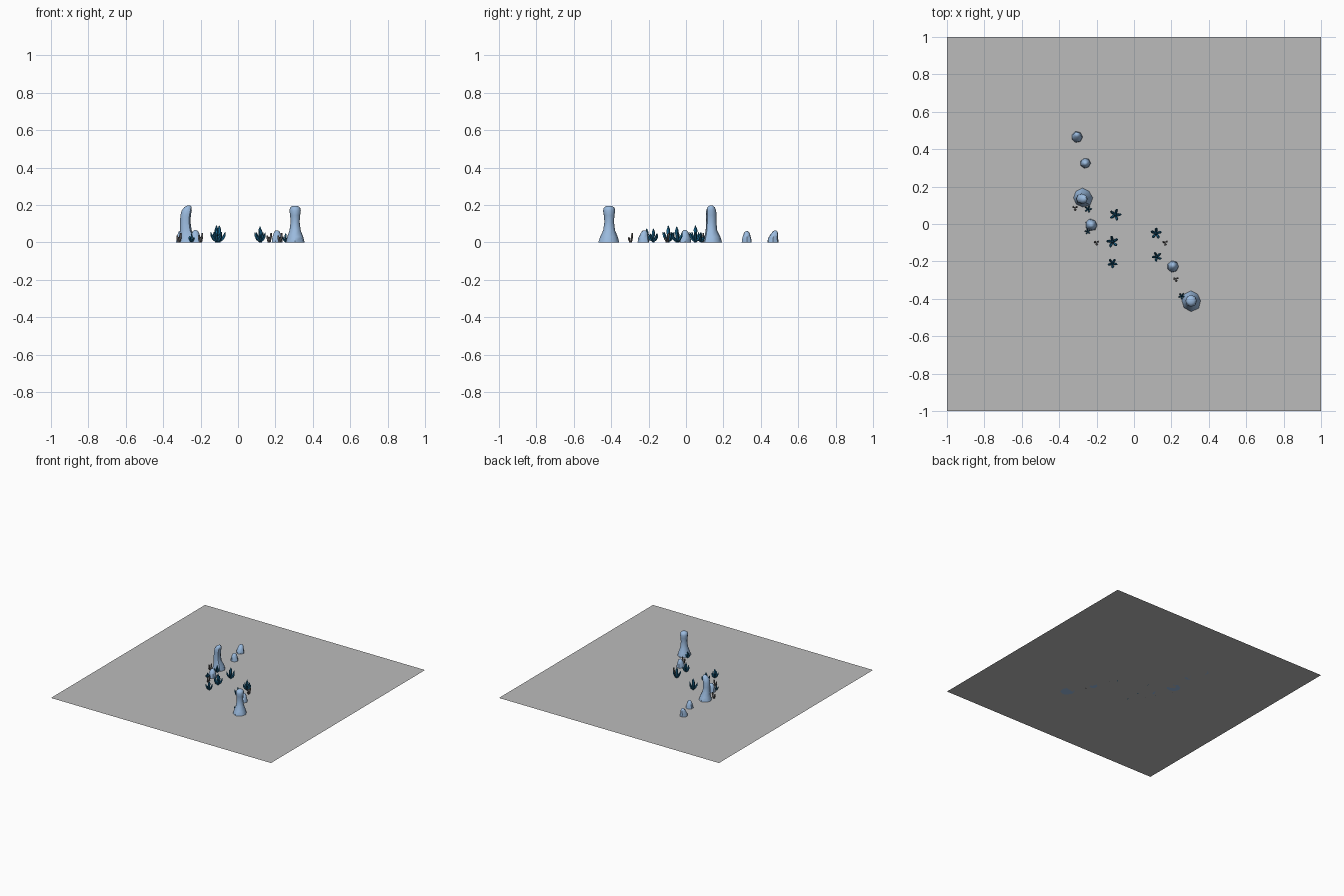
import bpy, bmesh, math, random
from mathutils import Vector

if "Cube" in bpy.data.objects:
    bpy.data.objects.remove(bpy.data.objects["Cube"], do_unlink=True)
random.seed(4)


def material(name, rgb):
    m = bpy.data.materials.new(name)
    m.use_nodes = True
    m.diffuse_color = (*rgb, 1)
    m.node_tree.nodes["Principled BSDF"].inputs["Base Color"].default_value = (*rgb, 1)
    return m


SAND = material("seabed_grey", (0.5, 0.5, 0.5))
ROCK = material("pale_blue_stone", (0.33, 0.50, 0.74))
PLANT = material("deep_blue_plant", (0.01, 0.13, 0.27))
TUFT = material("dull_grey_tuft", (0.16, 0.15, 0.15))


def finish(name, bm, mat, smooth=None):
    bmesh.ops.recalc_face_normals(bm, faces=bm.faces[:])
    me = bpy.data.meshes.new(name)
    bm.to_mesh(me)
    bm.free()
    ob = bpy.data.objects.new(name, me)
    bpy.context.collection.objects.link(ob)
    me.materials.append(mat)
    if smooth:
        bpy.ops.object.select_all(action='DESELECT')
        ob.select_set(True)
        bpy.context.view_layer.objects.active = ob
        bpy.ops.object.shade_smooth_by_angle(angle=math.radians(smooth))
    return ob


def skin(bm, rings):
    """Bridge matching rings of points and cap both ends."""
    loops = [[bm.verts.new(p) for p in ring] for ring in rings]
    for a, b in zip(loops, loops[1:]):
        for i in range(len(a)):
            j = (i + 1) % len(a)
            bm.faces.new((a[i], a[j], b[j], b[i]))
    bm.faces.new(loops[0][::-1])
    bm.faces.new(loops[-1])


def stone(name, x, y, profile, sides=8, rough=0.1):
    """Irregular lathe; profile rows are height, radius, x shift, y shift."""
    bm = bmesh.new()
    wobble = [1 + random.uniform(-rough, rough) for _ in range(sides)]
    rings = []
    for z, r, dx, dy in profile:
        fade = min(1, r / 0.05)
        rings.append([(x + dx + r * (1 + (w - 1) * fade) * math.cos(i * math.tau / sides),
                       y + dy + r * (1 + (w - 1) * fade) * math.sin(i * math.tau / sides), z)
                      for i, w in enumerate(wobble)])
    skin(bm, rings)
    return finish(name, bm, ROCK, 50)


def tube(bm, path, radii, sides=5):
    """Tapered tube along a path of points."""
    rings = []
    for k, p in enumerate(path):
        d = (path[min(k + 1, len(path) - 1)] - path[max(k - 1, 0)]).normalized()
        u = d.cross(Vector((0.3, 0.9, 0.1))).normalized()
        v = d.cross(u)
        rings.append([p + radii[k] * (u * math.cos(a) + v * math.sin(a))
                      for a in (i * math.tau / sides for i in range(sides))])
    skin(bm, rings)


def plant(name, x, y, size, spin):
    """Central spike with five upward curling arms."""
    bm = bmesh.new()
    o = Vector((x, y, 0))
    tube(bm, [o + Vector((0, 0, h * size)) for h in (0, 0.35, 0.75, 1)],
         [r * size for r in (0.08, 0.1, 0.12, 0.02)])
    for i in range(5):
        a = spin + i * math.tau / 5
        path = [o + Vector((math.cos(a) * d, math.sin(a) * d, h)) * size
                for d, h in ((0.02, 0.06), (0.19, 0.2), (0.29, 0.4), (0.35, 0.62))]
        tube(bm, path, [r * size for r in (0.06, 0.08, 0.08, 0.015)])
    finish(name, bm, PLANT, 40)


def tuft(name, x, y, size):
    """Three short stubby stalks."""
    bm = bmesh.new()
    for i, h in enumerate((1, 0.75, 0.55)):
        a = 0.6 + i * math.tau / 3
        out = Vector((math.cos(a), math.sin(a), 0))
        o = Vector((x, y, 0))
        path = [o + out * 0.1 * size, o + out * 0.2 * size + Vector((0, 0, h * size * 0.6)),
                o + out * 0.24 * size + Vector((0, 0, h * size))]
        tube(bm, path, [0.07 * size, 0.12 * size, 0.09 * size])
    finish(name, bm, TUFT)


# Seabed sheet
bm = bmesh.new()
bmesh.ops.create_grid(bm, x_segments=1, y_segments=1, size=1)
finish("seabed", bm, SAND)

# Two tall waisted pillars
stone("right_pillar", 0.305, -0.41,
      [(0, 0.054, 0, 0), (0.03, 0.046, 0, 0), (0.065, 0.031, 0, 0),
       (0.11, 0.025, 0, 0), (0.145, 0.028, 0, 0), (0.17, 0.032, 0, 0),
       (0.186, 0.028, 0, 0), (0.195, 0.015, 0, 0)])
stone("left_pillar", -0.275, 0.14,
      [(0, 0.052, 0, 0), (0.03, 0.044, 0, 0), (0.065, 0.031, -0.005, -0.005),
       (0.11, 0.028, -0.008, -0.005), (0.145, 0.028, -0.006, -0.005),
       (0.17, 0.027, 0, -0.006), (0.188, 0.02, 0.007, -0.006), (0.197, 0.009, 0.012, -0.005)])

# Low boulders
for name, x, y, r, h, lean in [("back_boulder", -0.305, 0.465, 0.03, 0.063, 0.012),
                               ("rear_boulder", -0.26, 0.325, 0.028, 0.06, 0.0),
                               ("middle_boulder", -0.228, -0.005, 0.032, 0.066, 0.0),
                               ("front_boulder", 0.208, -0.228, 0.031, 0.065, 0.006)]:
    stone(name, x, y, [(0, r, 0, 0), (h * 0.35, r * 0.9, 0, 0),
                       (h * 0.7, r * 0.68, 0, lean * 0.6),
                       (h * 0.93, r * 0.42, 0, lean), (h, r * 0.18, 0, lean)], 7)

# Curling blue plants, large ones then small ones
for i, (x, y, s) in enumerate([(-0.10, 0.05, 0.09), (-0.115, -0.095, 0.09),
                               (-0.115, -0.21, 0.075), (0.118, -0.05, 0.085),
                               (0.122, -0.175, 0.075), (-0.245, 0.08, 0.055),
                               (-0.248, -0.04, 0.045), (0.255, -0.385, 0.05)]):
    plant(f"blue_plant_{i + 1}", x, y, s, i * 0.5)

# Grey tufts
for i, (x, y) in enumerate([(-0.315, 0.085), (-0.20, -0.10), (0.167, -0.10), (0.225, -0.295)]):
    tuft(f"grey_tuft_{i + 1}", x, y, 0.05)
